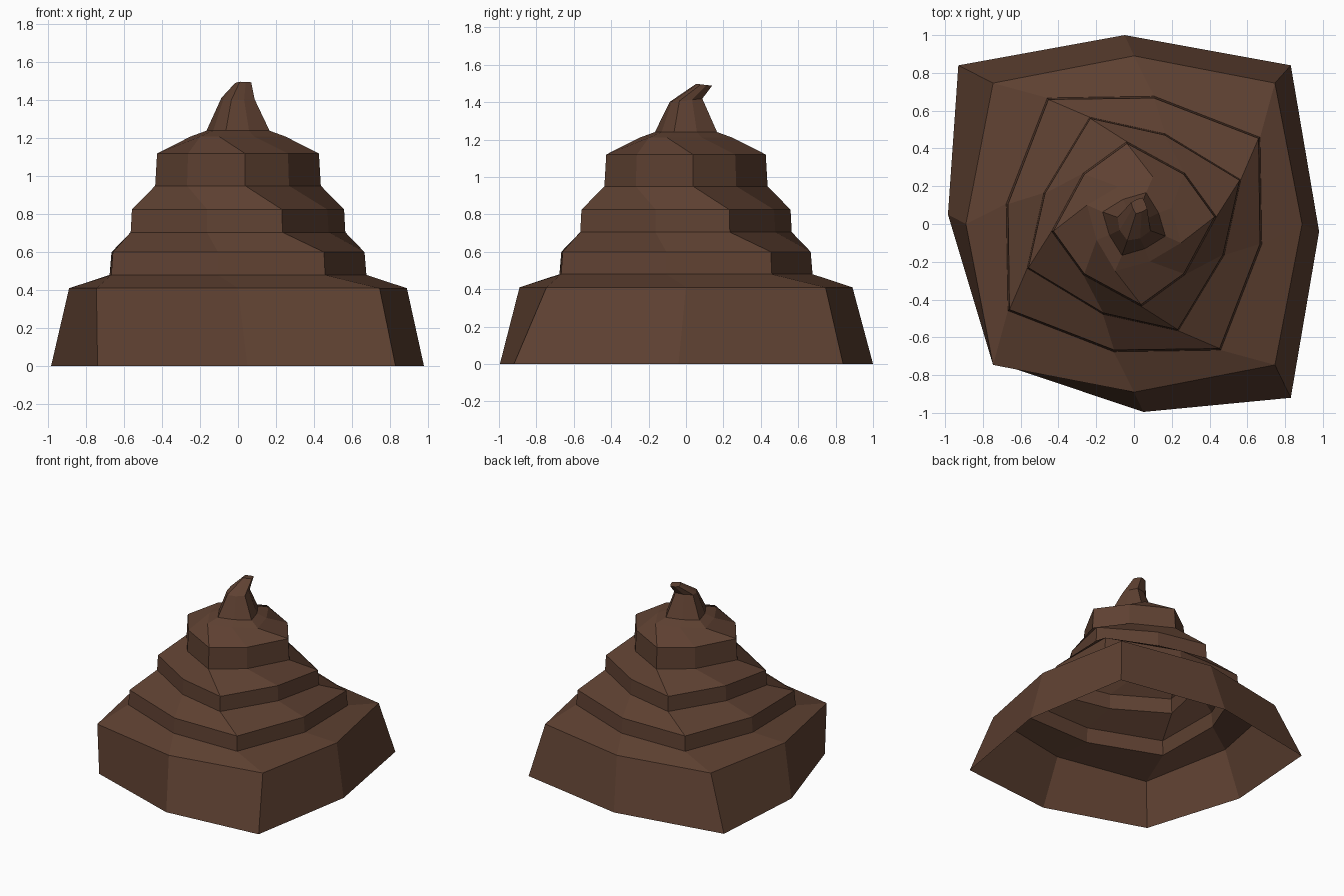
import bpy
import bmesh
from math import radians, cos, sin

default = bpy.data.objects.get("Cube")
if default:
    bpy.data.objects.remove(default, do_unlink=True)

brown = bpy.data.materials.new("chocolate brown")
brown.use_nodes = True
color = (0.112, 0.052, 0.031, 1)
brown.diffuse_color = color
brown.node_tree.nodes["Principled BSDF"].inputs["Base Color"].default_value = color


def ring(z, corner, middle, turn, mid_turn=None, centre=(0, 0), tilt=0):
    """Rounded square of four corners and four side points, twisted clockwise."""
    mid_turn = turn if mid_turn is None else mid_turn
    points = []
    for i in range(8):
        r, t = (middle, mid_turn) if i % 2 else (corner, turn)
        a = radians(45 + 45 * i - t)
        x, y = r * cos(a), r * sin(a)
        points.append((x + centre[0], y + centre[1], z + tilt * y))
    return points


def loft(name, rings, cap=False):
    """Open shell through the rings, with an optional flat cap on top."""
    bm = bmesh.new()
    loops = [[bm.verts.new(p) for p in r] for r in rings]
    for low, high in zip(loops, loops[1:]):
        for i in range(8):
            j = (i + 1) % 8
            bm.faces.new((low[i], low[j], high[j], high[i]))
    if cap:
        bm.faces.new(loops[-1])
    mesh = bpy.data.meshes.new(name)
    bm.to_mesh(mesh)
    bm.free()
    mesh.materials.append(brown)
    obj = bpy.data.objects.new(name, mesh)
    bpy.context.collection.objects.link(obj)
    return obj


# Uneven foot of the base tier
foot = [(0.83, 0.84, 0), (-0.05, 1.0, 0), (-0.93, 0.84, 0), (-0.985, 0.05, 0),
        (-0.74, -0.73, 0), (0.05, -0.995, 0), (0.83, -0.92, 0), (0.98, -0.04, 0)]

# Ring pairs that bound each swirled tier
base_top = ring(0.41, 1.055, 0.89, 0)
lower = [ring(0.48, 0.81, 0.685, 10.5, 9), ring(0.60, 0.80, 0.675, 10.5, 9)]
middle = [ring(0.705, 0.612, 0.505, 22.5, 19), ring(0.825, 0.605, 0.498, 22.5, 19)]
upper = [ring(0.95, 0.438, 0.38, 40, 45), ring(1.12, 0.428, 0.372, 40, 45)]
shoulder = ring(1.21, 0.268, 0.215, 67)
peak_foot = ring(1.24, 0.178, 0.143, 66)

loft("base_tier", [foot, base_top])
loft("lower_swirl", [base_top] + lower)
loft("middle_swirl", [lower[-1]] + middle)
loft("upper_swirl", [middle[-1]] + upper)
loft("top_shoulder", [upper[-1], shoulder, peak_foot])

# Bent peak
loft("peak", [peak_foot,
              ring(1.41, 0.094, 0.083, 67, tilt=0.1),
              ring(1.493, 0.046, 0.036, 67, centre=(0.027, 0.097), tilt=-0.12)], cap=True)
